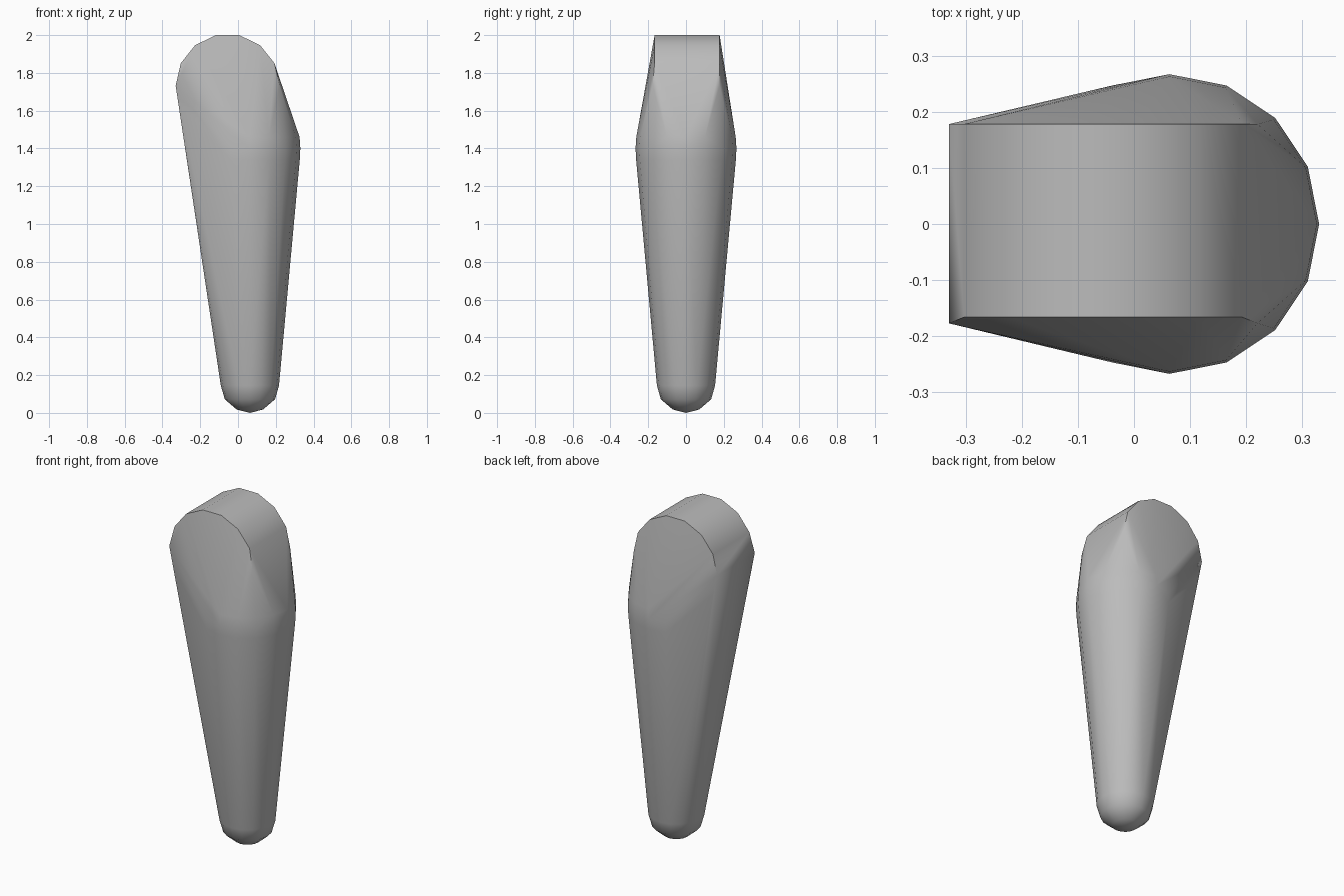
import bpy, bmesh
from math import sin, cos, pi

cube = bpy.data.objects.get("Cube")
if cube:
    bpy.data.objects.remove(cube, do_unlink=True)

# Plain grey material
grey = bpy.data.materials.new("plain grey")
grey.use_nodes = True
colour = (0.5, 0.5, 0.5, 1)
grey.diffuse_color = colour
grey.node_tree.nodes["Principled BSDF"].inputs["Base Color"].default_value = colour

AXIS_X = 0.063
RING_SIDES = 16
DRUM_SIDES = 14
DRUM_X, DRUM_Z, DRUM_RADIUS = -0.055, 1.732, 0.275

bm = bmesh.new()

# Upright tapered body: rounded tip, then a wide rounded shoulder
body_rings = [(0.07, 0.018), (0.133, 0.072), (0.154, 0.145),
              (0.264, 1.34), (0.267, 1.4), (0.263, 1.46), (0.215, 1.56)]
bm.verts.new((AXIS_X, 0, 0))
for radius, z in body_rings:
    for i in range(RING_SIDES):
        a = 2 * pi * i / RING_SIDES
        bm.verts.new((AXIS_X + radius * cos(a), radius * sin(a), z))

# Horizontal drum at the top, its front end leaning back slightly
for i in range(DRUM_SIDES):
    a = 2 * pi * (i + 0.0) / DRUM_SIDES
    x = DRUM_X + DRUM_RADIUS * cos(a)
    z = DRUM_Z + DRUM_RADIUS * sin(a)
    front = -0.166 if z > 1.8 else -0.177
    bm.verts.new((x, front, z))
    bm.verts.new((x, 0.178, z))

# Wrap both forms in one skin
hull = bmesh.ops.convex_hull(bm, input=bm.verts)
loose = {g for g in hull["geom_interior"] + hull["geom_unused"]
         if isinstance(g, bmesh.types.BMVert)}
bmesh.ops.delete(bm, geom=list(loose), context='VERTS')
bmesh.ops.recalc_face_normals(bm, faces=bm.faces)

mesh = bpy.data.meshes.new("tapered_body")
bm.to_mesh(mesh)
bm.free()
mesh.materials.append(grey)
body = bpy.data.objects.new("tapered_body", mesh)
bpy.context.collection.objects.link(body)

# Smooth shading with crisp drum rims
bpy.ops.object.select_all(action='DESELECT')
body.select_set(True)
bpy.context.view_layer.objects.active = body
bpy.ops.object.shade_smooth_by_angle(angle=pi / 5)
